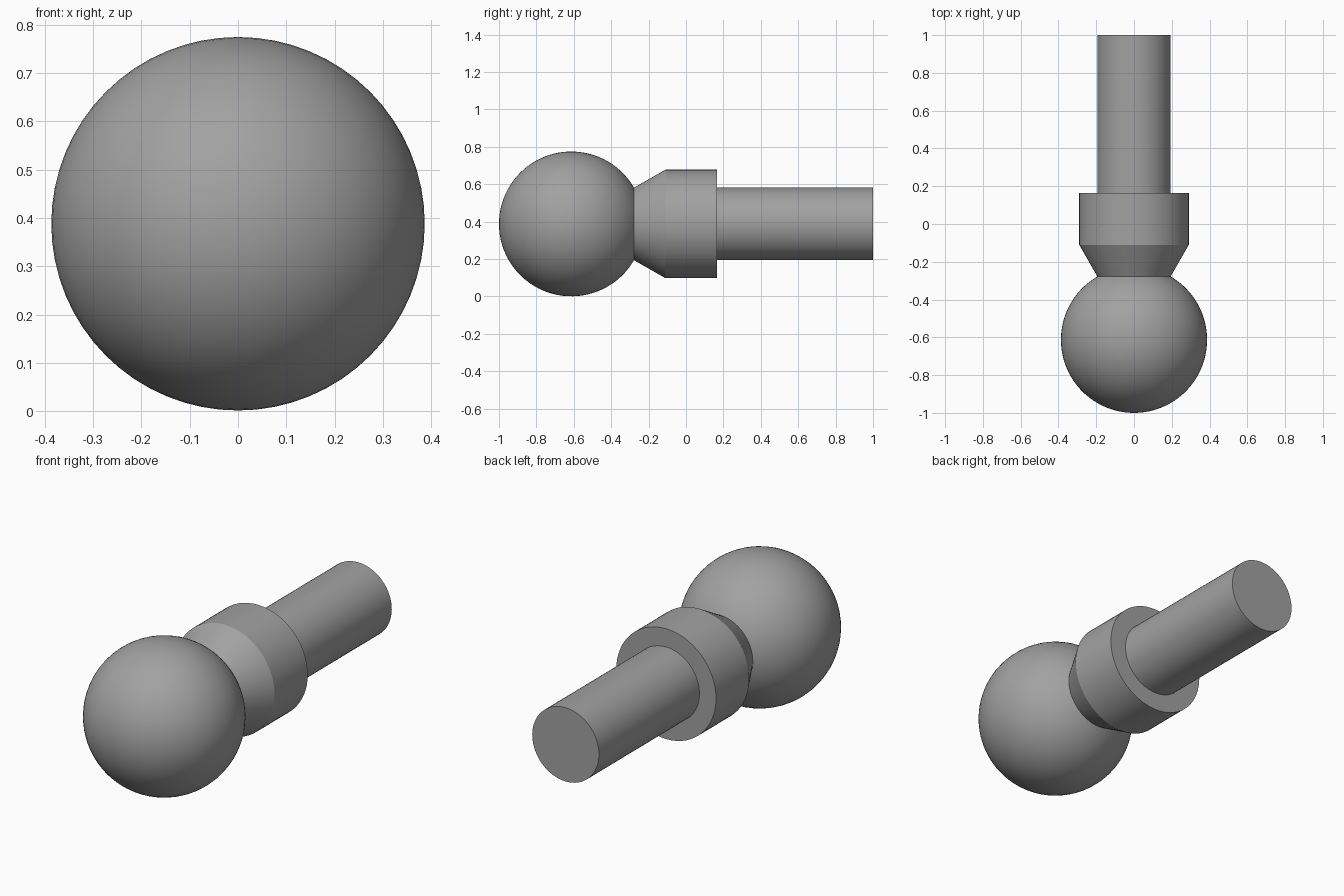
import bpy
import bmesh
import math
from mathutils import Matrix, Vector

default = bpy.data.objects.get("Cube")
if default:
    bpy.data.objects.remove(default, do_unlink=True)

AXIS_Z = 0.388      # height of the common axis
BALL_R = 0.387
BALL_Y = -0.613
SHANK_R = 0.194
COLLAR_R = 0.29
NECK_Y = BALL_Y + math.sqrt(BALL_R ** 2 - SHANK_R ** 2)
SHOULDER_Y = -0.11
COLLAR_END_Y = 0.165

# One plain grey for the whole stud
steel = bpy.data.materials.new("steel_grey")
steel.use_nodes = True
steel.diffuse_color = (0.36, 0.36, 0.36, 1)
steel.node_tree.nodes["Principled BSDF"].inputs["Base Color"].default_value = steel.diffuse_color


def lathe(name, profile, segments=64):
    """Spin (radius, y) points around the lengthwise axis."""
    bm = bmesh.new()
    verts = [bm.verts.new((r, y, 0)) for r, y in profile]
    edges = [bm.edges.new(pair) for pair in zip(verts, verts[1:])]
    bmesh.ops.spin(bm, geom=verts + edges, cent=(0, 0, 0), axis=(0, 1, 0),
                   angle=math.tau, steps=segments, use_merge=True)
    bmesh.ops.remove_doubles(bm, verts=bm.verts[:], dist=0.0001)
    bmesh.ops.recalc_face_normals(bm, faces=bm.faces[:])
    # Open shells: make sure the walls face away from the axis
    side = max(bm.faces, key=lambda f: f.calc_center_median().xz.length)
    centre = side.calc_center_median()
    if side.normal.dot(Vector((centre.x, 0, centre.z))) < 0:
        bmesh.ops.reverse_faces(bm, faces=bm.faces[:])
    bm.transform(Matrix.Translation((0, 0, AXIS_Z)))
    mesh = bpy.data.meshes.new(name)
    bm.to_mesh(mesh)
    bm.free()
    mesh.materials.append(steel)
    obj = bpy.data.objects.new(name, mesh)
    bpy.context.collection.objects.link(obj)
    bpy.ops.object.select_all(action="DESELECT")
    obj.select_set(True)
    bpy.context.view_layer.objects.active = obj
    bpy.ops.object.shade_smooth_by_angle(angle=math.radians(25))
    return obj


# Ball, open where it meets the neck
RINGS = 36
sweep = math.pi - math.asin(SHANK_R / BALL_R)
arc = [sweep * i / RINGS for i in range(RINGS + 1)]
lathe("ball", [(BALL_R * math.sin(a), BALL_Y - BALL_R * math.cos(a)) for a in arc])

# Tapered collar with a flat rear shoulder
lathe("collar", [(SHANK_R, NECK_Y), (COLLAR_R, SHOULDER_Y),
                 (COLLAR_R, COLLAR_END_Y), (SHANK_R, COLLAR_END_Y)])

# Straight shank with a flat end
lathe("shank", [(SHANK_R, COLLAR_END_Y), (SHANK_R, 1), (0, 1)])
